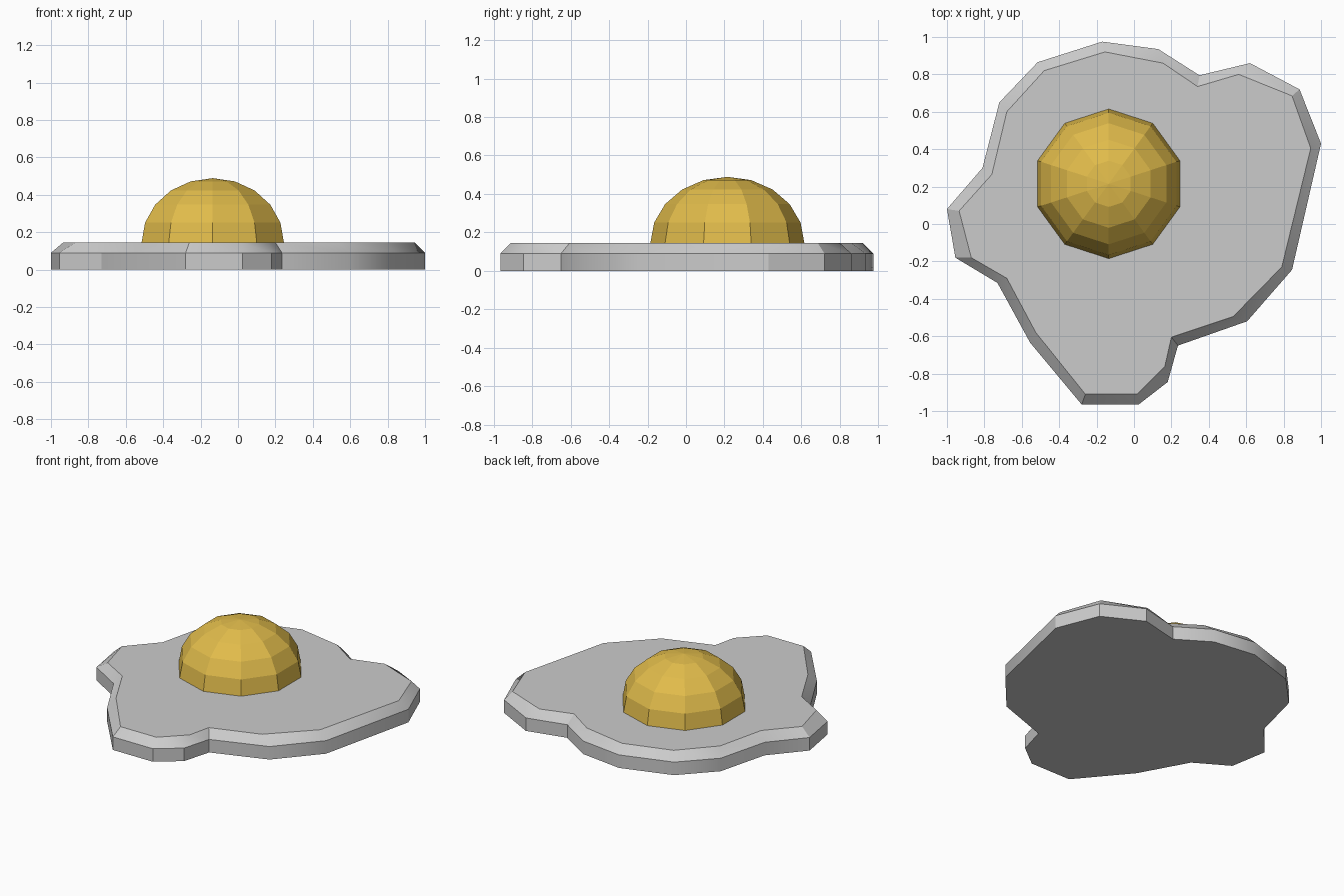
import bpy, bmesh, math

if "Cube" in bpy.data.objects:
    bpy.data.objects.remove(bpy.data.objects["Cube"])

# Egg white: puddle outline (outer wall) and the inset top edge, same point order
OUTER = [(-1, .08), (-.81, .3), (-.72, .65), (-.515, .865), (-.17, .975), (.13, .935),
         (.35, .795), (.62, .86), (.885, .72), (1, .43), (.845, -.245), (.605, -.52),
         (.235, -.65), (.18, -.845), (.025, -.965), (-.28, -.965), (-.555, -.635),
         (-.73, -.315), (-.955, -.18)]
INNER = [(-.935, .07), (-.76, .265), (-.68, .6), (-.48, .82), (-.155, .92), (.155, .86),
         (.34, .735), (.56, .8), (.845, .685), (.945, .405), (.79, -.23), (.53, -.495),
         (.2, -.605), (.165, -.76), (.015, -.91), (-.26, -.91), (-.525, -.58),
         (-.68, -.29), (-.87, -.18)]


def loft(name, rings, cap_bottom):
    """Skin a stack of (points, z) rings; the last ring is capped."""
    bm = bmesh.new()
    loops = [[bm.verts.new((x, y, z)) for x, y in pts] for pts, z in rings]
    for a, b in zip(loops, loops[1:]):
        n = len(a)
        for i in range(n):
            j = (i + 1) % n
            bm.faces.new((a[i], a[j], b[j], b[i]))
    bm.faces.new(loops[-1])
    if cap_bottom:
        bm.faces.new(loops[0][::-1])
    bmesh.ops.recalc_face_normals(bm, faces=bm.faces)
    mesh = bpy.data.meshes.new(name)
    bm.to_mesh(mesh)
    bm.free()
    obj = bpy.data.objects.new(name, mesh)
    bpy.context.collection.objects.link(obj)
    return obj


white = loft("egg_white", [(OUTER, 0), (OUTER, .09), (INNER, .145)], True)
bpy.context.view_layer.objects.active = white
white.select_set(True)
bpy.ops.object.shade_smooth_by_angle(angle=math.radians(30))

# Yolk: upper half of a slightly squashed ten-sided sphere
bm = bmesh.new()
bmesh.ops.create_uvsphere(bm, u_segments=10, v_segments=10, radius=.4)
bmesh.ops.delete(bm, geom=[v for v in bm.verts if v.co.z < -.01], context='VERTS')
mesh = bpy.data.meshes.new("yolk")
bm.to_mesh(mesh)
bm.free()
yolk = bpy.data.objects.new("yolk", mesh)
bpy.context.collection.objects.link(yolk)
yolk.location = (-.135, .215, .145)
yolk.scale = (1, 1, .86)

yellow = bpy.data.materials.new("yolk_yellow")
yellow.diffuse_color = (.75, .5, .07, 1)
yellow.use_nodes = True
yellow.node_tree.nodes["Principled BSDF"].inputs["Base Color"].default_value = yellow.diffuse_color
mesh.materials.append(yellow)
